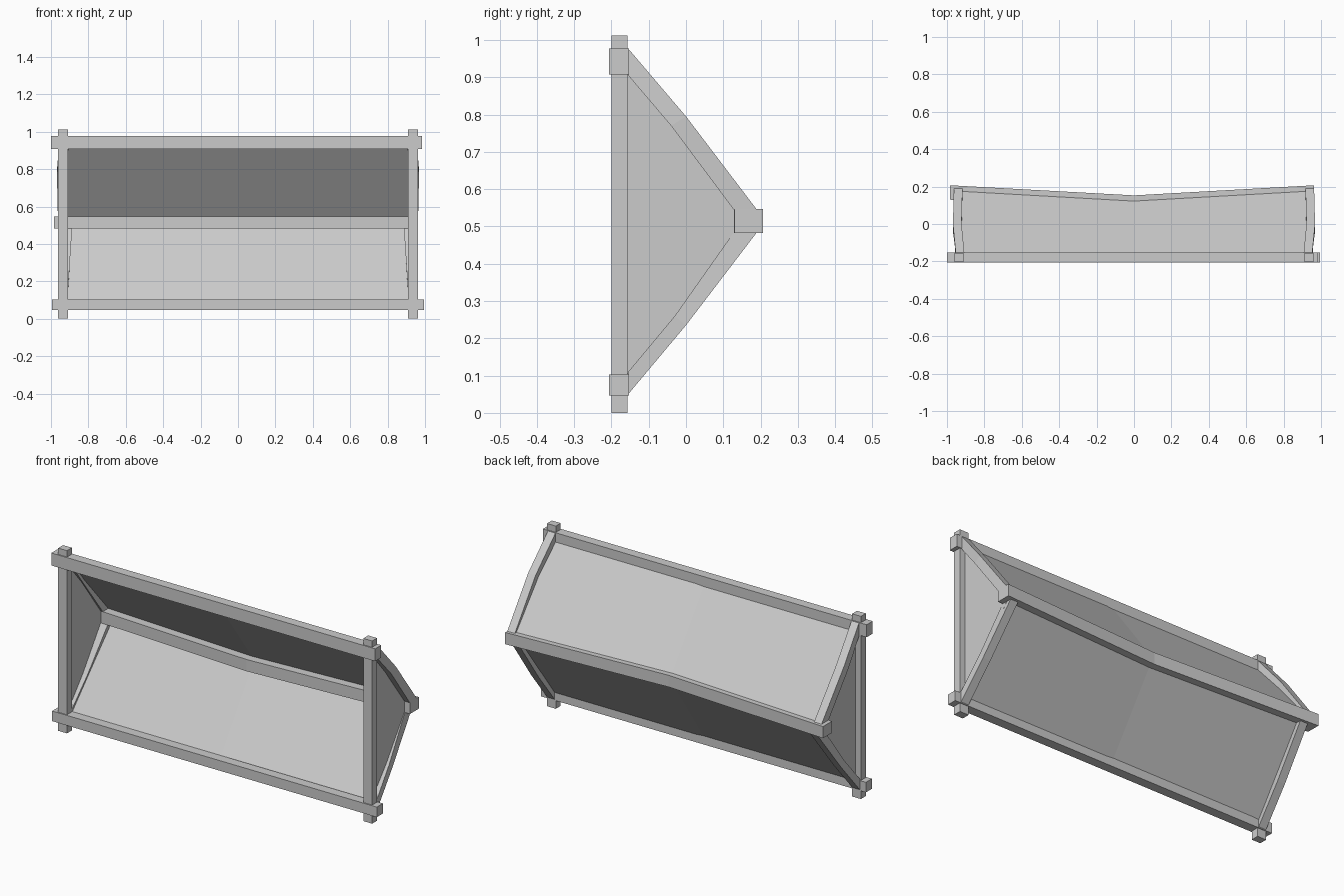
import bpy
from mathutils import Vector

cube = bpy.data.objects.get("Cube")
if cube:
    bpy.data.objects.remove(cube, do_unlink=True)

grey = bpy.data.materials.new("plain_grey")
grey.use_nodes = True
COLOUR = (0.6, 0.6, 0.6, 1)
grey.diffuse_color = COLOUR
grey.node_tree.nodes["Principled BSDF"].inputs["Base Color"].default_value = COLOUR


def make(name, verts, faces):
    mesh = bpy.data.meshes.new(name)
    mesh.from_pydata(verts, [], faces)
    mesh.materials.append(grey)
    obj = bpy.data.objects.new(name, mesh)
    bpy.context.collection.objects.link(obj)
    return obj


def loft(name, rings):
    """Skin four-cornered rings into a closed beam."""
    verts = [Vector(v) for ring in rings for v in ring]
    last = 4 * (len(rings) - 1)
    faces = [(3, 2, 1, 0), tuple(range(last, last + 4))]
    for r in range(len(rings) - 1):
        for i in range(4):
            a, b = 4 * r + i, 4 * r + (i + 1) % 4
            faces.append((a, b, b + 4, a + 4))
    centre = sum(verts, Vector()) / len(verts)
    obj = make(name, verts, faces)
    # outward normals
    import bmesh
    bm = bmesh.new()
    bm.from_mesh(obj.data)
    bmesh.ops.recalc_face_normals(bm, faces=bm.faces)
    bm.to_mesh(obj.data)
    bm.free()
    return obj


def bar(name, stations, z0, z1):
    """Horizontal beam; each station is (x, front y, back y)."""
    loft(name, [[(x, a, z0), (x, b, z0), (x, b, z1), (x, a, z1)]
                for x, a, b in stations])


# Front frame: two posts crossed by two rails
for side, x in (("left", 0.935), ("right", -0.935)):
    bar(side + "_post", [(x - 0.027, -0.2, -0.157), (x + 0.027, -0.2, -0.157)], 0, 1.012)
bar("top_rail", [(-1, -0.206, -0.153), (0.985, -0.206, -0.153)], 0.908, 0.977)
bar("bottom_rail", [(-0.995, -0.206, -0.153), (0.995, -0.206, -0.153)], 0.047, 0.103)

# Back rail sags towards the front at its middle
bar("back_rail", [(-0.985, 0.13, 0.207), (0, 0.075, 0.153), (0.963, 0.13, 0.207)],
    0.482, 0.547)

# Bowed side struts: (outer y, z, inner y, z) from the front to the back rail
upper = [(-0.155, 0.977, -0.155, 0.905), (0, 0.795, -0.04, 0.77), (0.19, 0.545, 0.128, 0.545)]
lower = [(-0.155, 0.05, -0.155, 0.11), (0, 0.235, -0.03, 0.26), (0.19, 0.484, 0.128, 0.484)]
for side, s in (("left", 1), ("right", -1)):
    for level, path, xs in (("upper", upper, (0.93, 0.945, 0.94)),
                            ("lower", lower, (0.935, 0.925, 0.91))):
        rings = []
        for (oy, oz, iy, iz), x in zip(path, xs):
            a, b = s * (x - 0.023), s * (x + 0.023)
            rings.append([(a, oy, oz), (b, oy, oz), (b, iy, iz), (a, iy, iz)])
        loft(f"{side}_{level}_strut", rings)
    # Side sheet fills the triangle between post and struts
    x = s * 0.93
    make(side + "_sheet",
         [(x, -0.18, 0.08), (x, -0.015, 0.25), (x, 0.16, 0.5),
          (x, 0.16, 0.53), (x, -0.02, 0.78), (x, -0.18, 0.94)],
         [(0, 1, 2, 3, 4, 5)])

# Roof and floor sheets, creased along the middle
for name, z_front, z_back, y_end, y_mid in (("roof_sheet", 0.945, 0.545, 0.177, 0.124),
                                            ("floor_sheet", 0.07, 0.485, 0.165, 0.115)):
    verts = []
    for x, y in ((-0.935, y_end), (0, y_mid), (0.935, y_end)):
        verts += [(x, -0.17, z_front), (x, y, z_back)]
    make(name, verts, [(0, 1, 3, 2), (2, 3, 5, 4)])
